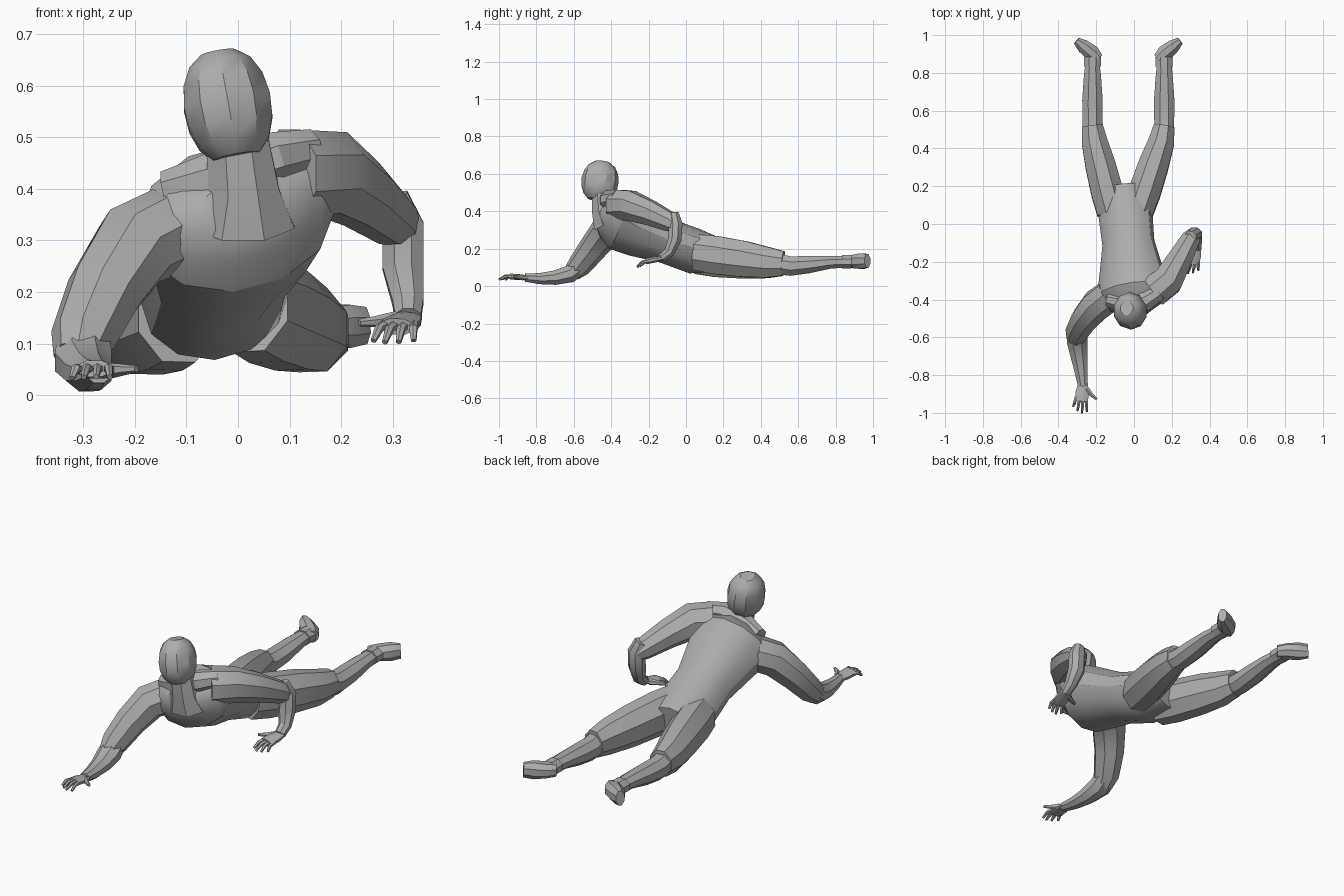
import bpy, bmesh, math
from mathutils import Vector

cube = bpy.data.objects.get("Cube")
if cube:
    bpy.data.objects.remove(cube, do_unlink=True)

grey = bpy.data.materials.new("plain grey")
grey.use_nodes = True
grey.diffuse_color = (.42, .42, .42, 1)
grey.node_tree.nodes["Principled BSDF"].inputs["Base Color"].default_value = grey.diffuse_color

LEFTWARD = Vector((1, 0, 0))
UPWARD = Vector((0, 0, 1))


def loft(name, stations, side=LEFTWARD, flatness=1, sides=8):
    """Skin polygon rings: each station is a centre, a half width and, if given, a half depth."""
    bm = bmesh.new()
    centres = [Vector(station[0]) for station in stations]
    last = len(stations) - 1
    rings = []
    for i, (centre, width, *depth) in enumerate(stations):
        along = (centres[min(i + 1, last)] - centres[max(i - 1, 0)]).normalized()
        across = Vector(side)
        across = (across - along * across.dot(along)).normalized()
        outward = along.cross(across)
        thickness = depth[0] if depth else width * flatness
        ring = []
        for k in range(sides):
            angle = math.tau * (k + .5) / sides
            offset = across * width * math.cos(angle) + outward * thickness * math.sin(angle)
            ring.append(bm.verts.new(centres[i] + offset / math.cos(math.pi / sides)))
        rings.append(ring)
    for lower, upper in zip(rings, rings[1:]):
        for k in range(sides):
            following = (k + 1) % sides
            bm.faces.new((lower[k], lower[following], upper[following], upper[k]))
    bm.faces.new(rings[0][::-1])
    bm.faces.new(rings[-1])
    bmesh.ops.recalc_face_normals(bm, faces=bm.faces)

    mesh = bpy.data.meshes.new(name)
    bm.to_mesh(mesh)
    bm.free()
    mesh.materials.append(grey)
    part = bpy.data.objects.new(name, mesh)
    bpy.context.collection.objects.link(part)
    bpy.ops.object.select_all(action='DESELECT')
    part.select_set(True)
    bpy.context.view_layer.objects.active = part
    bpy.ops.object.shade_smooth_by_angle(angle=math.radians(32))


def hand(label, wrist, forward, thumbward):
    """Palm, four bent fingers and a thumb."""
    wrist = Vector(wrist)
    forward = Vector(forward).normalized()
    thumbward = (thumbward - forward * thumbward.dot(forward)).normalized()
    rise = forward.cross(thumbward)
    if rise.z < 0:
        rise.negate()

    def at(along, over, up=0):
        return wrist + forward * along + thumbward * over + rise * up

    loft(label + "_palm", [(at(-.01, 0), .025), (at(.04, 0), .035), (at(.09, 0), .035)],
         thumbward, flatness=.45)
    for i, reach in enumerate((.06, .07, .06, .04)):
        spread = .025 - .018 * i
        loft(f"{label}_finger_{i + 1}",
             [(at(.07, spread), .009),
              (at(.08 + reach / 2, spread * 1.2), .008),
              (at(.08 + reach, spread * 1.4, -.02), .005)], thumbward, sides=6)
    loft(label + "_thumb", [(at(.02, .02), .014), (at(.05, .05), .01), (at(.07, .08), .006)],
         forward, sides=6)


# Torso, rolled so the left shoulder is raised and the spine drifts sideways
spine = [(-.47, .37, .08, .05), (-.43, .365, .16, .1), (-.36, .345, .19, .145), (-.25, .3, .165, .14),
         (-.1, .24, .135, .115), (.05, .185, .14, .115), (.2, .16, .1, .08)]
loft("torso", [((-.04 - .1 * y, y, z), width, depth) for y, z, width, depth in spine],
     side=(1, 0, .33), sides=12)

# Neck and collar
loft("neck", [((.01, -.41, .34), .1), ((.01, -.44, .4), .07), ((0, -.45, .49), .06)], flatness=.9)
loft("collar", [((-.14, -.4, .4), .035), ((-.05, -.42, .42), .05),
                ((.07, -.41, .46), .05), ((.14, -.36, .475), .04)], side=(0, 1, 0))

# Head, an egg that leans and narrows towards the chin
head_rings = []
for step in range(7):
    turn = math.pi * (.15 + .75 * step / 6)
    height = -math.cos(turn)
    swell = math.sin(turn) ** .8
    head_rings.append(((-.02 - .02 * height, -.46 + .015 * height, .56 + .11 * height),
                       .085 * swell, .095 * swell))
loft("head", head_rings, sides=10)

# Left arm, elbow raised behind
loft("left_upper_arm", [((.1, -.36, .43), .085), ((.18, -.3, .43), .08),
                        ((.24, -.19, .39), .065), ((.3, -.08, .34), .05), ((.32, -.05, .32), .035)],
     side=(1, -.5, 0))
loft("left_forearm", [((.3, -.065, .385), .03), ((.32, -.055, .33), .04), ((.32, -.06, .25), .04),
                      ((.33, -.09, .18), .03), ((.33, -.13, .15), .025)], flatness=.9)
hand("left_hand", (.33, -.125, .15), (-.25, -1, -.2), -LEFTWARD)

# Right arm, reaching forward along the ground
loft("right_upper_arm", [((-.13, -.38, .32), .08), ((-.2, -.43, .29), .08),
                         ((-.26, -.5, .2), .07), ((-.3, -.57, .11), .06), ((-.31, -.61, .07), .045)],
     side=(1, -.6, 0))
loft("right_forearm", [((-.3, -.56, .11), .05), ((-.3, -.62, .065), .055), ((-.29, -.7, .045), .045),
                       ((-.28, -.78, .04), .035), ((-.27, -.86, .045), .025)], flatness=.85)
hand("right_hand", (-.27, -.85, .045), (-.1, -1, .07), LEFTWARD)

# Legs: thigh, shin, cuff and turned-out foot
for label, outward, hip_x, knee_x in (("left", 1, .02, .16), ("right", -1, -.115, -.22)):
    hip = Vector((hip_x, .06, .17 + .01 * outward))
    knee = Vector((knee_x, .48, .12))
    ankle = Vector((knee_x, .87, .13))
    loft(label + "_thigh", [(hip, .08), (hip.lerp(knee, .25), .085), (hip.lerp(knee, .6), .08),
                            (hip.lerp(knee, .9), .068), (knee + Vector((0, .04, 0)), .055)],
         flatness=1.2)
    loft(label + "_shin", [(knee, .05, .055), (knee.lerp(ankle, .2) - UPWARD * .015, .053, .052),
                           (knee.lerp(ankle, .45) - UPWARD * .01, .054, .046),
                           (knee.lerp(ankle, .75), .046, .034), (ankle, .036, .03)])
    loft(label + "_ankle_cuff", [(ankle + Vector((0, shift, 0)), .045) for shift in (-.035, .015)],
         flatness=.8)
    heel = ankle + Vector((-.035 * outward, .005, 0))
    toe = ankle + Vector((.085 * outward, .1, .005))
    loft(label + "_foot", [(heel, .03, .026), (heel.lerp(toe, .3), .036, .042),
                           (heel.lerp(toe, .7), .042, .036), (toe, .036, .02)], side=UPWARD)
